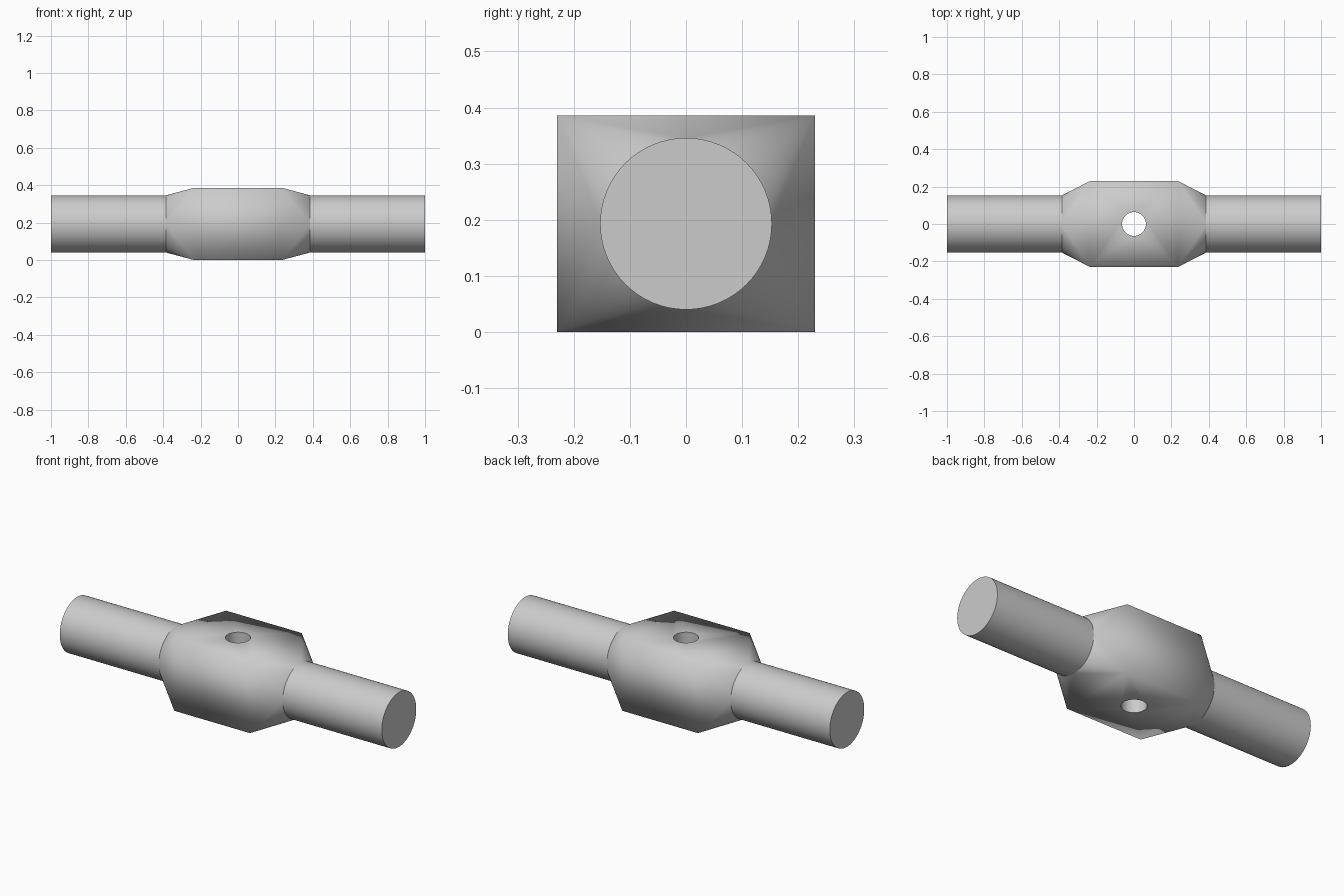
import bpy, bmesh, math
from mathutils import Matrix

if "Cube" in bpy.data.objects:
    bpy.data.objects.remove(bpy.data.objects["Cube"])

HALF_X, HALF_Y, HALF_Z = 0.235, 0.23, 0.193
NECK_X, RADIUS, SIDES = 0.385, 0.153, 64
HOLE_RADIUS = 0.064

grey = bpy.data.materials.new("plain grey")
grey.use_nodes = True
colour = (0.6, 0.6, 0.6, 1)
grey.diffuse_color = colour
grey.node_tree.nodes["Principled BSDF"].inputs["Base Color"].default_value = colour


def make_object(name, bm):
    bmesh.ops.recalc_face_normals(bm, faces=bm.faces)
    mesh = bpy.data.meshes.new(name)
    bm.to_mesh(mesh)
    bm.free()
    mesh.materials.append(grey)
    obj = bpy.data.objects.new(name, mesh)
    bpy.context.collection.objects.link(obj)
    return obj


def smooth(obj):
    bpy.ops.object.select_all(action='DESELECT')
    obj.select_set(True)
    bpy.context.view_layer.objects.active = obj
    bpy.ops.object.shade_smooth_by_angle(angle=math.radians(30))


# Central block: rectangular middle blending into a round neck at each end
bm = bmesh.new()
for side in (-1, 1):
    for y in (-HALF_Y, HALF_Y):
        for z in (0, 2 * HALF_Z):
            bm.verts.new((side * HALF_X, y, z))
    for i in range(SIDES):
        a = 2 * math.pi * i / SIDES
        bm.verts.new((side * NECK_X, RADIUS * math.cos(a), HALF_Z + RADIUS * math.sin(a)))
bmesh.ops.convex_hull(bm, input=bm.verts)
bmesh.ops.dissolve_limit(bm, angle_limit=0.001, verts=bm.verts, edges=bm.edges)
block = make_object("central_block", bm)

# Vertical through hole
bm = bmesh.new()
bmesh.ops.create_cone(bm, cap_ends=True, segments=48, radius1=HOLE_RADIUS,
                      radius2=HOLE_RADIUS, depth=1,
                      matrix=Matrix.Translation((0, 0, HALF_Z)))
cutter = make_object("hole_cutter", bm)
cut = block.modifiers.new("through_hole", 'BOOLEAN')
cut.operation, cut.solver, cut.object = 'DIFFERENCE', 'EXACT', cutter
bpy.ops.object.select_all(action='DESELECT')
bpy.context.view_layer.objects.active = block
block.select_set(True)
bpy.ops.object.modifier_apply(modifier=cut.name)
bpy.data.objects.remove(cutter)
smooth(block)

# Round shafts, capped only at the outer end
for side, name in ((1, "left_shaft"), (-1, "right_shaft")):
    bm = bmesh.new()
    place = (Matrix.Translation((side * (1 + NECK_X) / 2, 0, HALF_Z))
             @ Matrix.Rotation(math.pi / 2, 4, 'Y'))
    bmesh.ops.create_cone(bm, cap_ends=True, segments=SIDES, radius1=RADIUS,
                          radius2=RADIUS, depth=1 - NECK_X, matrix=place)
    bmesh.ops.recalc_face_normals(bm, faces=bm.faces)
    inner = [f for f in bm.faces if abs(f.calc_center_median().x) < NECK_X + 0.01]
    bmesh.ops.delete(bm, geom=inner, context='FACES_ONLY')
    smooth(make_object(name, bm))
